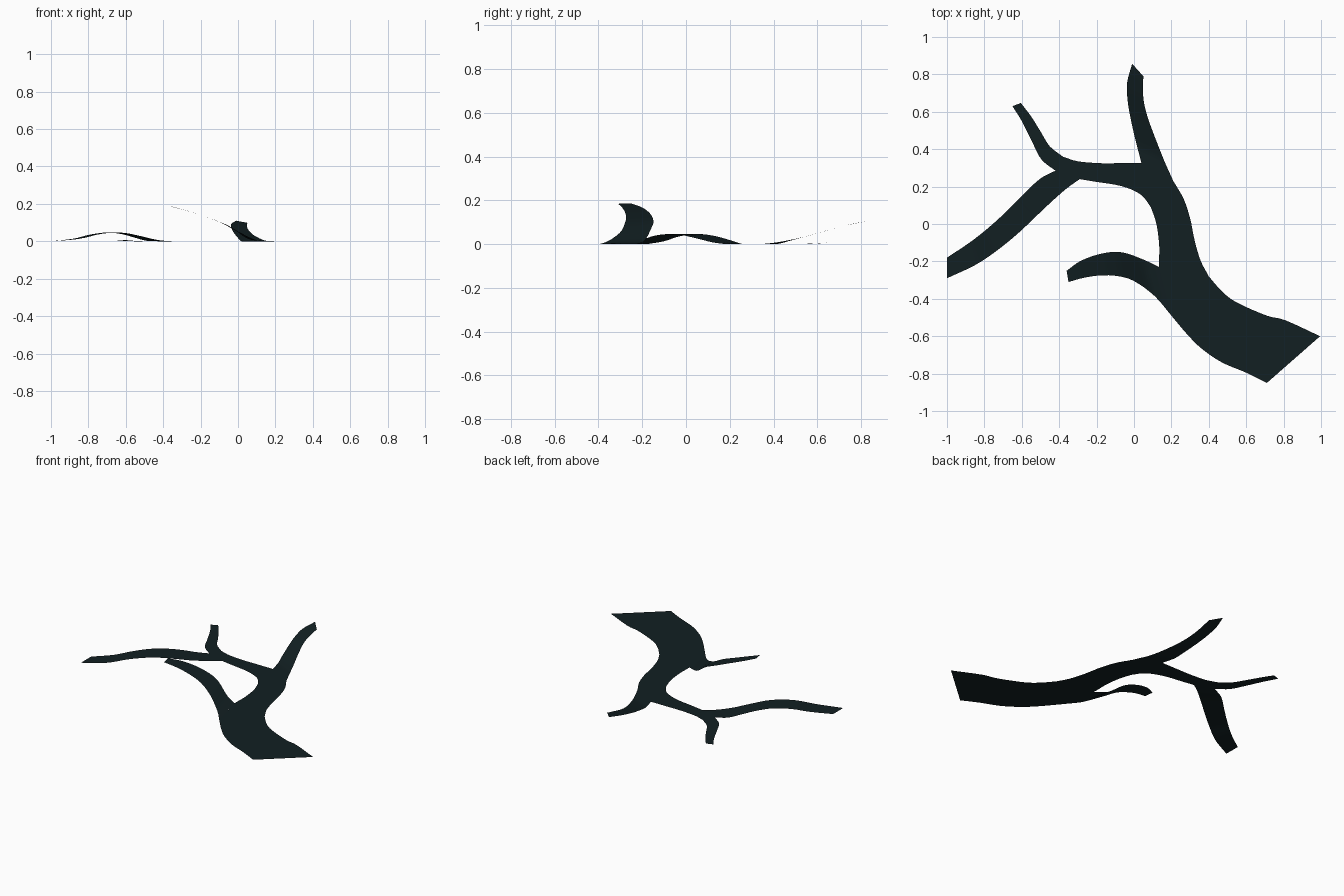
import bpy
import bmesh

# One dark material shared by every part
dark = bpy.data.materials.new("dark_bark")
dark.diffuse_color = (0.006, 0.014, 0.016, 1)


def spline(a, b, c, d, t):
    """Catmull-Rom value between b and c."""
    return 0.5 * (2*b + (c - a)*t + (2*a - 5*b + 4*c - d)*t*t
                  + (3*b - a - 3*c + d)*t**3)


def finish(name, bm):
    mesh = bpy.data.meshes.new(name)
    bm.to_mesh(mesh)
    bm.free()
    mesh.materials.append(dark)
    mesh.shade_smooth()
    obj = bpy.data.objects.new(name, mesh)
    bpy.context.collection.objects.link(obj)


def ribbon(name, rows, steps=4):
    """Sheet through stations: left x, left y, right x, right y, left z, right z."""
    rows = [tuple(r) + (0, 0) if len(r) == 4 else r for r in rows]
    ends = [tuple(2*p - q for p, q in zip(rows[0], rows[1]))] + rows
    ends.append(tuple(2*p - q for p, q in zip(rows[-1], rows[-2])))
    stations = []
    for i in range(1, len(rows)):
        for s in range(steps):
            stations.append([spline(*v, s / steps) for v in zip(*ends[i-1:i+3])])
    stations.append(rows[-1])
    bm = bmesh.new()
    pairs = [(bm.verts.new((lx, ly, max(lz, 0))), bm.verts.new((rx, ry, max(rz, 0))))
             for lx, ly, rx, ry, lz, rz in stations]
    for (l0, r0), (l1, r1) in zip(pairs, pairs[1:]):
        bm.faces.new((l0, r0, r1, l1))
    finish(name, bm)


def joint(name, corners):
    bm = bmesh.new()
    bm.faces.new([bm.verts.new((x, y, 0)) for x, y in corners])
    finish(name, bm)


# Broad flat trunk
ribbon("lower_trunk", [
    (0.71, -0.85, 0.995, -0.60), (0.60, -0.795, 0.81, -0.515),
    (0.47, -0.74, 0.71, -0.49), (0.36, -0.665, 0.55, -0.42),
    (0.28, -0.585, 0.47, -0.36), (0.20, -0.49, 0.40, -0.28)])
ribbon("upper_trunk", [
    (0.20, -0.49, 0.40, -0.28), (0.178, -0.403, 0.36, -0.205),
    (0.157, -0.317, 0.335, -0.13), (0.135, -0.23, 0.318, -0.06),
    (0.135, -0.12, 0.30, 0.03), (0.12, 0.0, 0.265, 0.135),
    (0.09, 0.09, 0.21, 0.23)])
joint("main_fork", [(0.09, 0.09), (0.21, 0.23), (0.04, 0.325)])

# Branch rising toward the back
ribbon("back_branch", [
    (0.04, 0.325, 0.21, 0.23), (0.018, 0.41, 0.165, 0.33),
    (-0.002, 0.49, 0.125, 0.43, 0.02, 0.011), (-0.025, 0.60, 0.08, 0.55, 0.05, 0.036),
    (-0.036, 0.68, 0.055, 0.64, 0.073, 0.062), (-0.036, 0.76, 0.048, 0.71, 0.093, 0.081),
    (-0.01, 0.857, 0.05, 0.79, 0.11, 0.099)])

# Branch curling upward to the left
ribbon("curled_branch", [
    (0.20, -0.49, 0.135, -0.23, 0, 0), (0.11, -0.385, 0.05, -0.19, 0.003, 0.015),
    (0.0, -0.305, -0.04, -0.157, 0.05, 0.077), (-0.09, -0.278, -0.11, -0.149, 0.1, 0.108),
    (-0.18, -0.275, -0.20, -0.165, 0.134, 0.141), (-0.27, -0.288, -0.29, -0.20, 0.163, 0.168),
    (-0.35, -0.31, -0.36, -0.25, 0.185, 0.186)])

# Left branch, which splits into a long arm and a short twig
ribbon("left_branch", [
    (0.09, 0.09, 0.04, 0.325), (0.045, 0.15, -0.02, 0.325),
    (-0.02, 0.187, -0.09, 0.325), (-0.10, 0.21, -0.18, 0.325),
    (-0.20, 0.225, -0.30, 0.335), (-0.29, 0.24, -0.38, 0.36)])
joint("left_fork", [(-0.29, 0.24), (-0.38, 0.36), (-0.42, 0.285)])
ribbon("long_arm", [
    (-0.29, 0.24, -0.42, 0.285, 0, 0), (-0.36, 0.19, -0.49, 0.25, 0, 0.003),
    (-0.44, 0.12, -0.55, 0.20, 0.009, 0.019), (-0.53, 0.035, -0.62, 0.13, 0.03, 0.038),
    (-0.62, -0.05, -0.70, 0.05, 0.046, 0.047), (-0.73, -0.14, -0.79, -0.03, 0.04, 0.036),
    (-0.85, -0.22, -0.88, -0.10, 0.013, 0.014), (-1.0, -0.29, -1.0, -0.18, 0, 0)])
ribbon("short_twig", [
    (-0.42, 0.285, -0.38, 0.36, 0, 0), (-0.495, 0.345, -0.45, 0.415, 0, 0),
    (-0.545, 0.44, -0.50, 0.495, 0, 0), (-0.60, 0.55, -0.55, 0.575, 0.002, 0.002),
    (-0.65, 0.63, -0.605, 0.647, 0.006, 0.007)])
